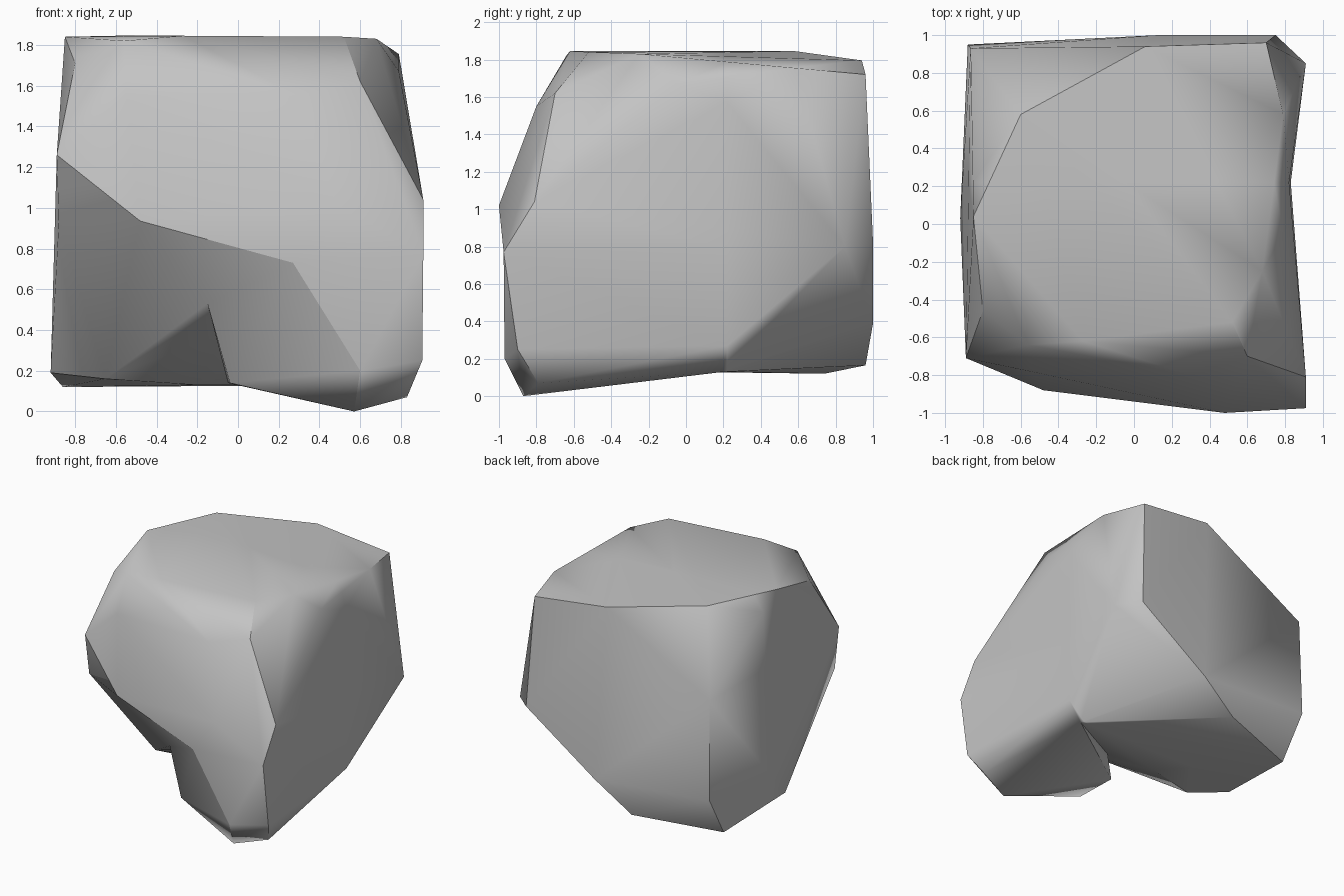
import bpy, bmesh, math
from mathutils import Vector
from mathutils.geometry import intersect_point_line

if "Cube" in bpy.data.objects:
    bpy.data.objects.remove(bpy.data.objects["Cube"])

# One flat stone colour
stone = bpy.data.materials.new("stone_grey")
stone.diffuse_color = (0.55, 0.55, 0.55, 1)
stone.use_nodes = True
stone.node_tree.nodes["Principled BSDF"].inputs["Base Color"].default_value = stone.diffuse_color


def hull(name, points):
    """Closed convex lump around a few corner points."""
    bm = bmesh.new()
    for p in points:
        bm.verts.new(p)
    res = bmesh.ops.convex_hull(bm, input=bm.verts[:])
    junk = [g for g in res["geom_interior"] if isinstance(g, bmesh.types.BMVert)]
    bmesh.ops.delete(bm, geom=junk, context='VERTS')
    bmesh.ops.recalc_face_normals(bm, faces=bm.faces[:])
    me = bpy.data.meshes.new(name)
    bm.to_mesh(me)
    bm.free()
    ob = bpy.data.objects.new(name, me)
    bpy.context.collection.objects.link(ob)
    me.materials.append(stone)
    return ob


# Main boulder, with its front lower side sloping inwards
top = [(-.85, .04, 1.84), (-.6, .58, 1.845), (.06, .94, 1.795), (.7, .96, 1.72),
       (.79, .58, 1.755), (.79, -.05, 1.67), (.68, -.25, 1.83), (.52, -.52, 1.84),
       (-.27, -.62, 1.845), (-.56, -.64, 1.82), (-.8, -.46, 1.71)]
brow = [(.6, -.7, 1.62), (.91, -.81, 1.04), (.91, -.975, .77)]
front = [(.3, -.8, 1.55), (-.55, -.78, 1.55), (.48, -1, 1.02), (-.88, -.67, .93)]
rim = [(-.89, -.71, 1.26), (-.48, -.88, .935), (.27, -.97, .73)]
under = [(-.58, -.49, .55), (-.15, -.67, .53)]
back = [(-.865, .93, 1.27), (-.88, .95, .46), (-.86, .74, .12), (-.18, .96, .165),
        (.13, 1, .39), (.75, 1, .82), (.91, .85, .8)]
base = [(-.92, .03, .19), (-.65, -.14, .16), (-.2, 0, .13), (.83, .22, .27), (.7, .2, .13)]
boulder = hull("boulder", top + brow + front + rim + under + back + base)

# Foot that carries the stone at the front right
toe = [(.6, -.97, .2), (.57, -.87, 0), (.83, -.79, .07), (.905, -.9, .25),
       (-.04, -.68, .14), (-.05, -.33, .14)]
foot = hull("foot", toe + [brow[2], rim[2], under[1], base[3], base[4], (.4, 0, .9)])

# Join both lumps into one skin
mod = boulder.modifiers.new("join_foot", 'BOOLEAN')
mod.operation = 'UNION'
mod.solver = 'EXACT'
mod.object = foot
bpy.context.view_layer.objects.active = boulder
boulder.select_set(True)
bpy.ops.object.modifier_apply(modifier=mod.name)
bpy.data.objects.remove(foot, do_unlink=True)

# Shallow dent across the right side
bm = bmesh.new()
bm.from_mesh(boulder.data)
bmesh.ops.remove_doubles(bm, verts=bm.verts[:], dist=0.008)
bmesh.ops.triangulate(bm, faces=bm.faces[:])
bmesh.ops.bisect_plane(bm, geom=bm.verts[:] + bm.edges[:] + bm.faces[:], dist=0.0005,
                       plane_co=(0, .22, 0), plane_no=(0, 1, 0))
for v in bm.verts:
    if abs(v.co.y - .22) < .002 and v.co.x > .83:
        v.co.x = .83
bmesh.ops.triangulate(bm, faces=bm.faces[:])
bmesh.ops.recalc_face_normals(bm, faces=bm.faces[:])
bm.to_mesh(boulder.data)
bm.free()

# Soft faces, with hard creases along the main ridges
bpy.ops.object.shade_smooth_by_angle(angle=math.radians(68))
creases = [
    [top[7]] + brow + [toe[3], toe[2]],                      # right front corner
    [top[1], top[0], top[10]] + rim + toe[:2],               # left shoulder and rim
    top[1:4] + [back[5], back[4], back[3], back[2], back[1], back[0]],  # back face
    [under[1], toe[4]],                                      # inner wall of the foot
    [back[2]] + base[:3],                                    # left bottom edge
]


def on_segment(p, a, b):
    q, t = intersect_point_line(p, a, b)
    return (p - q).length < .012 and -.02 < t < 1.02


me = boulder.data
for e in me.edges:
    p, q = (me.vertices[i].co for i in e.vertices)
    for path in creases:
        for a, b in zip(path, path[1:]):
            a, b = Vector(a), Vector(b)
            if on_segment(p, a, b) and on_segment(q, a, b):
                e.use_edge_sharp = True

# Keep the broad faces flat-looking
wn = boulder.modifiers.new("face_weight", 'WEIGHTED_NORMAL')
wn.keep_sharp = True
